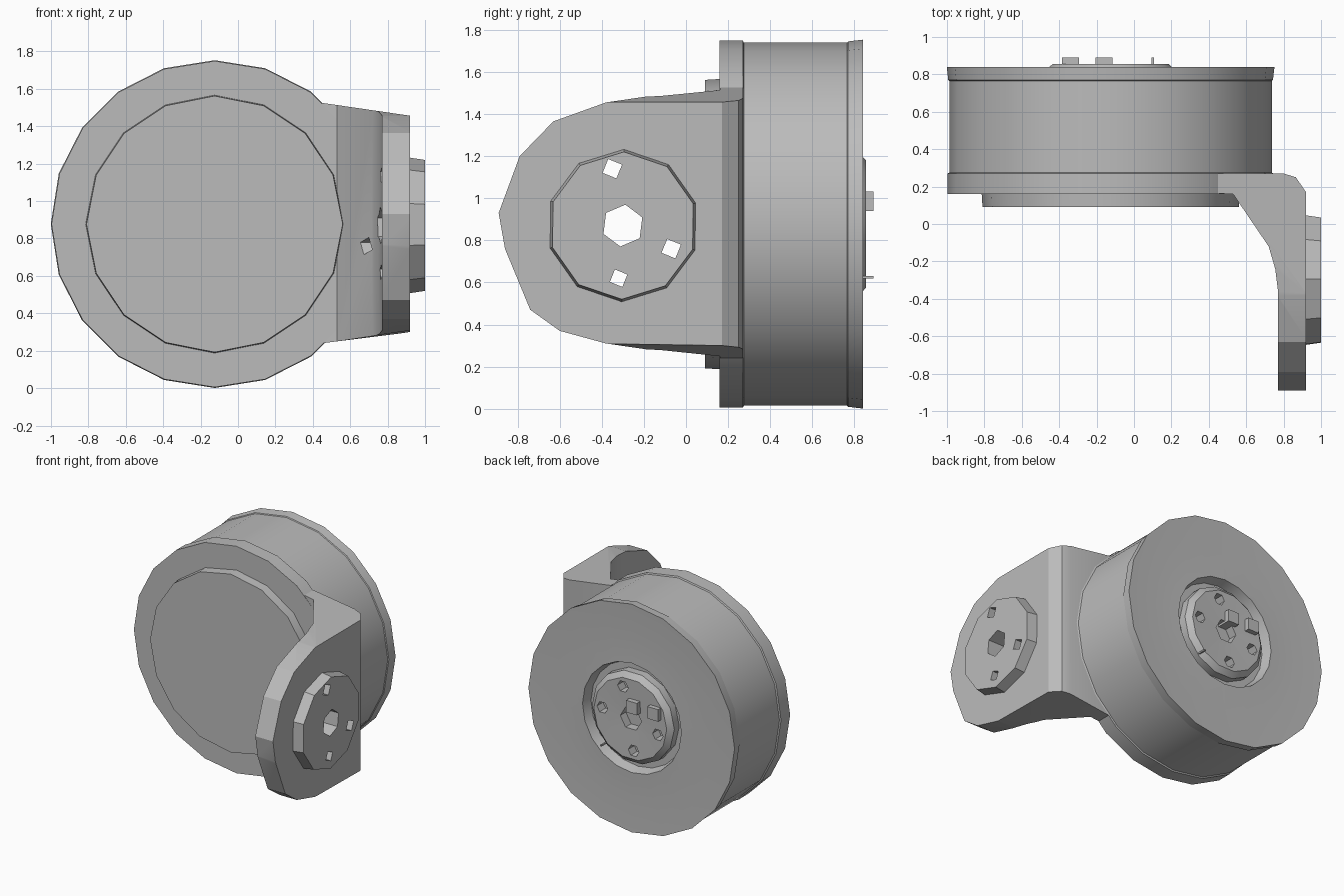
import bpy, bmesh, math
from mathutils import Vector

cube = bpy.data.objects.get("Cube")
if cube:
    bpy.data.objects.remove(cube, do_unlink=True)

grey = bpy.data.materials.new("mid grey")
grey.use_nodes = True
grey.diffuse_color = (0.5, 0.5, 0.5, 1)
grey.node_tree.nodes["Principled BSDF"].inputs["Base Color"].default_value = (0.5, 0.5, 0.5, 1)

CX, CZ = -0.125, 0.877      # drum axis
BY, BZ = -0.3, 0.87         # bracket boss axis


def finish(name, bm):
    bmesh.ops.recalc_face_normals(bm, faces=bm.faces)
    mesh = bpy.data.meshes.new(name)
    bm.to_mesh(mesh)
    bm.free()
    mesh.materials.append(grey)
    obj = bpy.data.objects.new(name, mesh)
    bpy.context.collection.objects.link(obj)
    return obj


def lathe(name, profile, sides):
    """Spin (radius, y) points around the drum axis."""
    bm = bmesh.new()
    verts = [bm.verts.new((CX + r, y, CZ)) for r, y in profile]
    edges = [bm.edges.new(pair) for pair in zip(verts, verts[1:])]
    bmesh.ops.spin(bm, geom=verts + edges, cent=(CX, 0, CZ), axis=(0, 1, 0),
                   angle=math.tau, steps=sides, use_merge=False)
    bmesh.ops.remove_doubles(bm, verts=bm.verts, dist=0.0005)
    return finish(name, bm)


def prism(name, base, top):
    """Join two matching outlines into a closed solid."""
    bm = bmesh.new()
    a = [bm.verts.new(p) for p in base]
    b = [bm.verts.new(p) for p in top]
    bm.faces.new(a)
    bm.faces.new(b[::-1])
    n = len(a)
    for i in range(n):
        bm.faces.new((a[i], a[(i + 1) % n], b[(i + 1) % n], b[i]))
    return finish(name, bm)


def ring_x(x, y, z, r, sides, turn=0.0):
    steps = [turn + math.tau * i / sides for i in range(sides)]
    return [(x, y + r * math.cos(t), z + r * math.sin(t)) for t in steps]


def ring_y(x, y, z, r, sides, turn=0.0):
    steps = [turn + math.tau * i / sides for i in range(sides)]
    return [(x + r * math.cos(t), y, z + r * math.sin(t)) for t in steps]


def boolean(obj, tool, operation):
    mod = obj.modifiers.new(operation.lower(), 'BOOLEAN')
    mod.operation, mod.object, mod.solver = operation, tool, 'EXACT'
    deps = bpy.context.evaluated_depsgraph_get()
    obj.data = bpy.data.meshes.new_from_object(obj.evaluated_get(deps))
    obj.modifiers.clear()


def smooth(obj, degrees=30):
    bpy.ops.object.select_all(action='DESELECT')
    obj.select_set(True)
    bpy.context.view_layer.objects.active = obj
    bpy.ops.object.shade_smooth_by_angle(angle=math.radians(degrees))


# Drum housing: front flange, body, flared back lid and recessed groove
housing = lathe("drum_housing", [
    (0, 0.16), (0.872, 0.16), (0.872, 0.27), (0.862, 0.275), (0.862, 0.765),
    (0.868, 0.77), (0.876, 0.84), (0.62, 0.83), (0.42, 0.835), (0.40, 0.76), (0, 0.76)], 20)
smooth(housing)

# Front cover disc
smooth(lathe("front_cover", [(0, 0.17), (0.69, 0.17), (0.685, 0.09), (0, 0.09)], 16))

# Output hub in the back recess, with a centre bore and screw holes
hub = lathe("output_hub", [(0, 0.75), (0.35, 0.75), (0.35, 0.82), (0.31, 0.855), (0, 0.845)], 14)
spots = [(0, 0, 0.09)] + [(0.24 * math.cos(t), 0.24 * math.sin(t), 0.045)
                          for t in (0.1, 1.3, 3.4, 4.6)]
for dx, dz, r in spots:
    tool = prism("hub_cutter", ring_y(CX + dx, 0.78, CZ + dz, r, 6),
                 ring_y(CX + dx, 0.95, CZ + dz, r, 6))
    boolean(hub, tool, 'DIFFERENCE')
    bpy.data.objects.remove(tool, do_unlink=True)
smooth(hub)

# Small studs standing out of the hub
for name, x, z, r in (("stud_outer", -0.34, 0.985, 0.065), ("stud_inner", -0.16, 0.985, 0.065),
                      ("stud_pin", 0.10, 0.625, 0.008)):
    prism(name, ring_y(x, 0.78, z, r, 4, math.pi / 4), ring_y(x, 0.89, z, r, 4, math.pi / 4))

# Angled bracket: plan profile swept upwards
plan = [(0.4, 0.27), (0.4, 0.165), (0.53, 0.16), (0.72, -0.12), (0.755, -0.24), (0.77, -0.36),
        (0.77, -0.9), (0.92, -0.9), (0.92, 0.17), (0.865, 0.25), (0.80, 0.27)]
bracket = prism("side_bracket", [(x, y, 0) for x, y in plan], [(x, y, 1.75) for x, y in plan])

# Rounded side outline, flaring out where it meets the drum
outline = [(0.28, 0.3), (0.28, 1.455), (-0.38, 1.455), (-0.63, 1.365), (-0.79, 1.2), (-0.89, 0.93),
           (-0.86, 0.76), (-0.74, 0.47), (-0.60, 0.37), (-0.38, 0.31)]
bm = bmesh.new()
for x in (0.76, 0.93):
    for y, z in outline:
        bm.verts.new((x, y, z))
for y in (0.1, 0.28):
    for z in (0.24, 1.525):
        bm.verts.new((0.45, y, z))
hull = bmesh.ops.convex_hull(bm, input=bm.verts)
bmesh.ops.delete(bm, geom=list({v for v in hull["geom_interior"]
                                if isinstance(v, bmesh.types.BMVert)}), context='VERTS')
shape = finish("bracket_cutter", bm)
boolean(bracket, shape, 'INTERSECT')
bpy.data.objects.remove(shape, do_unlink=True)

# Raised boss on the outside of the bracket
boss = prism("bracket_boss", ring_x(0.90, BY, BZ, 0.365, 10, 0.3),
             ring_x(1.0, BY, BZ, 0.35, 10, 0.3))

# Bore and screw holes running through boss and bracket
for dy, dz, r, sides in ((0, 0, 0.1, 6), (-0.05, 0.27, 0.05, 4),
                         (0.23, -0.11, 0.05, 4), (-0.02, -0.25, 0.045, 4)):
    tool = prism("bore_cutter", ring_x(0.6, BY + dy, BZ + dz, r, sides, 0.4),
                 ring_x(1.1, BY + dy, BZ + dz, r, sides, 0.4))
    for part in (bracket, boss):
        boolean(part, tool, 'DIFFERENCE')
    bpy.data.objects.remove(tool, do_unlink=True)
smooth(bracket, 20)
